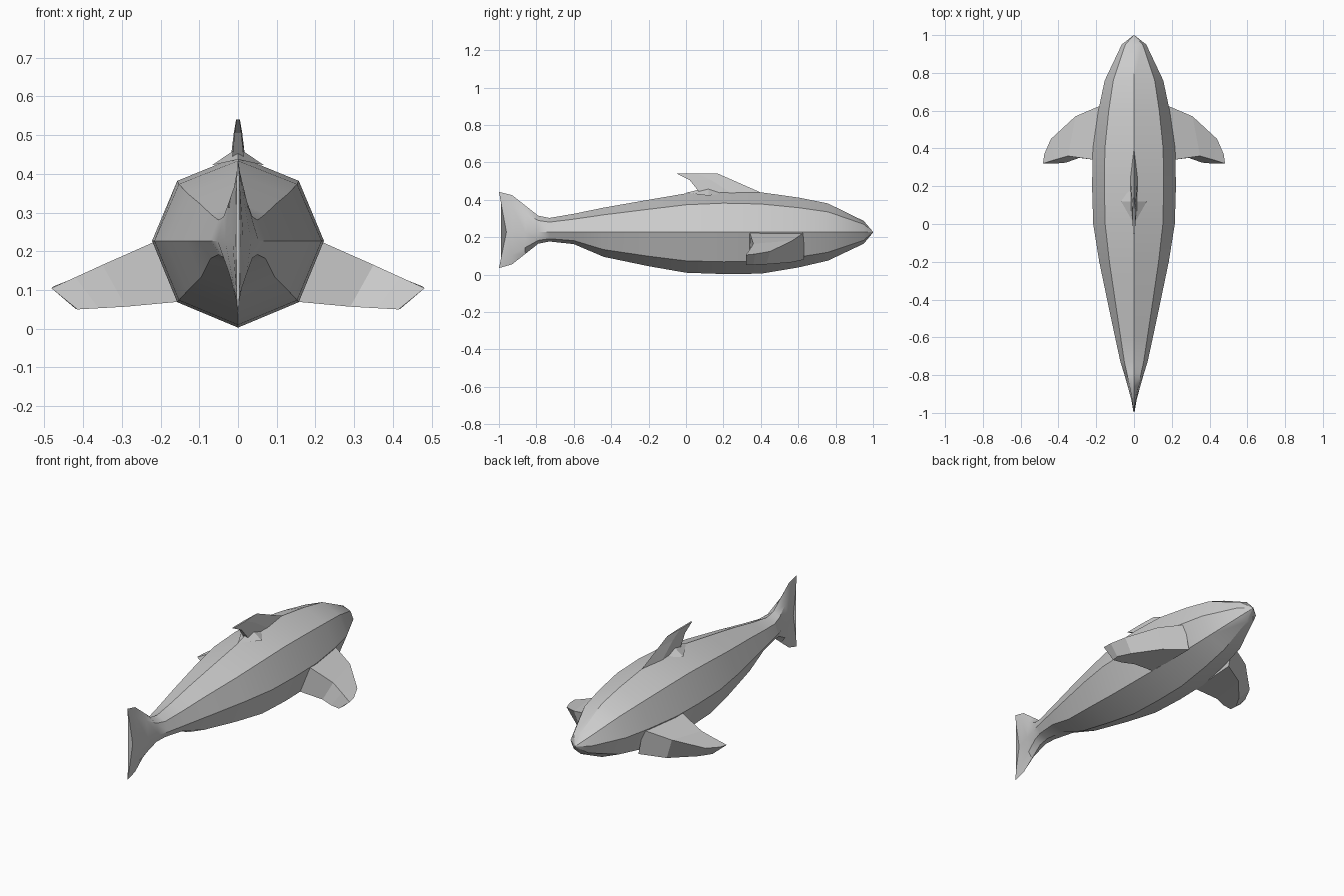
import bpy
import bmesh
from math import sin, cos, pi

cube = bpy.data.objects.get("Cube")
if cube:
    bpy.data.objects.remove(cube)

grey = bpy.data.materials.new("plain grey")
grey.use_nodes = True
colour = (0.6, 0.6, 0.6, 1)
grey.diffuse_color = colour
grey.node_tree.nodes["Principled BSDF"].inputs["Base Color"].default_value = colour

MID = 0.227


def loft(name, rings, smooth=0):
    """Bridge equal rings of points, cap both ends and make an object."""
    bm = bmesh.new()
    loops = [[bm.verts.new(p) for p in ring] for ring in rings]
    n = len(loops[0])
    for a, b in zip(loops, loops[1:]):
        for i in range(n):
            j = (i + 1) % n
            bm.faces.new((a[i], a[j], b[j], b[i]))
    bm.faces.new(loops[0])
    bm.faces.new(loops[-1][::-1])
    bmesh.ops.remove_doubles(bm, verts=bm.verts, dist=0.0005)
    bmesh.ops.recalc_face_normals(bm, faces=bm.faces)
    mesh = bpy.data.meshes.new(name)
    bm.to_mesh(mesh)
    bm.free()
    mesh.materials.append(grey)
    obj = bpy.data.objects.new(name, mesh)
    bpy.context.collection.objects.link(obj)
    if smooth:
        bpy.ops.object.select_all(action="DESELECT")
        obj.select_set(True)
        bpy.context.view_layer.objects.active = obj
        bpy.ops.object.shade_smooth_by_angle(angle=smooth)
    return obj


# Body and tail fluke: eight-sided sections of (y, top, bottom, half width)
sections = [
    (-0.93, 0.425, 0.055, 0.014), (-0.86, 0.37, 0.11, 0.033),
    (-0.79, 0.315, 0.165, 0.053), (-0.73, 0.303, 0.177, 0.072),
    (-0.6, 0.325, 0.163, 0.1), (-0.44, 0.358, 0.095, 0.134),
    (-0.2, 0.4, 0.045, 0.184), (0.0, 0.434, 0.01, 0.216),
    (0.2, 0.446, 0.003, 0.222), (0.4, 0.44, 0.005, 0.218),
    (0.6, 0.412, 0.038, 0.189), (0.76, 0.38, 0.075, 0.155),
    (0.95, 0.287, 0.165, 0.065), (1.0, 0.229, 0.225, 0.002),
]


def octagon(y, top, bottom, width, sweep=0):
    ring = []
    for i in range(8):
        s, c = sin(i * pi / 4), cos(i * pi / 4)
        z = MID + c * (top - MID if c > 0 else MID - bottom)
        ring.append((width * s, y - sweep * abs(c), z))
    return ring


tail_edge = octagon(-0.96, 0.442, 0.035, 0.006, sweep=0.04)
loft("body", [tail_edge] + [octagon(*s) for s in sections], smooth=0.5)

# Dorsal fin: swept back, with a thin flat top
fin = [  # front y, rear y, height, half thickness
    (0.42, 0.08, 0.43, 0.02),
    (0.25, 0.02, 0.505, 0.011),
    (0.17, -0.05, 0.54, 0.005),
]
loft("dorsal_fin", [
    [(0, f, z), (t, f * 0.5 + r * 0.5, z), (t * 0.8, r, z),
     (-t * 0.8, r, z), (-t, f * 0.5 + r * 0.5, z)]
    for f, r, z, t in fin])

# Low flared foot behind the dorsal fin
loft("dorsal_fin_foot", [
    [(0, 0.12 + 0.1 * k, z), (0.068 * k, 0.12, z - 0.015 * k),
     (0, 0.12 - 0.12 * k, z), (-0.068 * k, 0.12, z - 0.015 * k)]
    for k, z in ((1, 0.437), (0.05, 0.466))])

# Pectoral fins: thick slabs, drooping and swept back
stations = [  # upper front, upper rear, lower rear, lower front
    [(0.17, 0.63, 0.225), (0.21, 0.34, 0.227), (0.15, 0.34, 0.07), (0.14, 0.63, 0.08)],
    [(0.31, 0.57, 0.182), (0.35, 0.36, 0.165), (0.29, 0.35, 0.057), (0.27, 0.56, 0.065)],
    [(0.44, 0.45, 0.124), (0.42, 0.34, 0.133), (0.36, 0.325, 0.053), (0.38, 0.43, 0.055)],
    [(0.475, 0.37, 0.11), (0.482, 0.32, 0.105), (0.415, 0.32, 0.05), (0.42, 0.36, 0.052)],
]
for side, name in ((1, "left_pectoral_fin"), (-1, "right_pectoral_fin")):
    loft(name, [[(side * x, y, z) for x, y, z in ring] for ring in stations])
